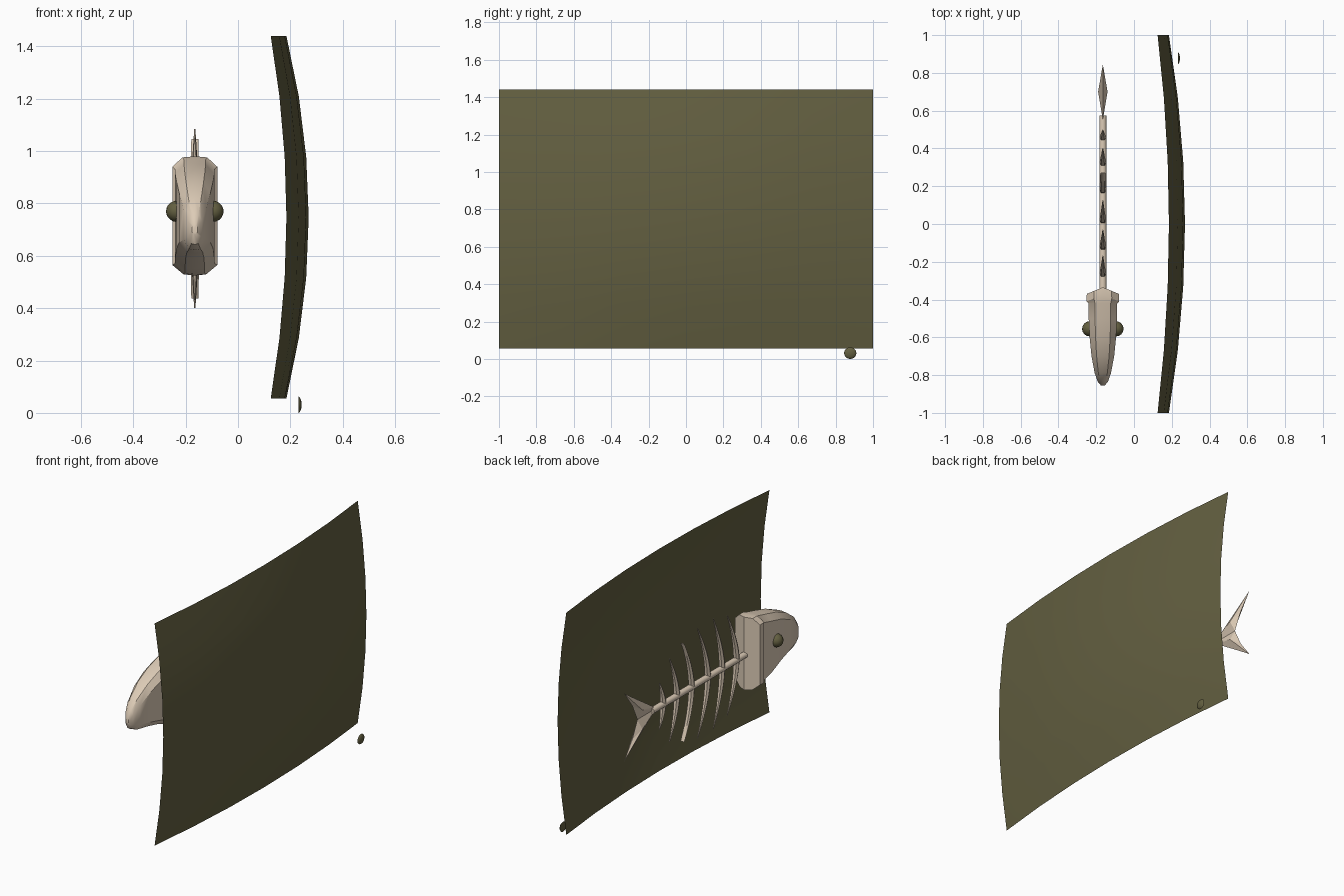
import bpy, bmesh, math

if "Cube" in bpy.data.objects:
    bpy.data.objects.remove(bpy.data.objects["Cube"])

CX, CZ = -0.165, 0.742   # fish centre plane and spine height


def material(name, rgb):
    m = bpy.data.materials.new(name)
    m.diffuse_color = (*rgb, 1)
    m.use_nodes = True
    m.node_tree.nodes["Principled BSDF"].inputs["Base Color"].default_value = m.diffuse_color
    return m


BONE = material("bone", (0.72, 0.60, 0.47))
OLIVE = material("olive", (0.125, 0.115, 0.052))


def finish(name, bm, mat, smooth=None, recalc=True):
    if recalc:
        bmesh.ops.recalc_face_normals(bm, faces=bm.faces)
    me = bpy.data.meshes.new(name)
    bm.to_mesh(me)
    bm.free()
    me.materials.append(mat)
    ob = bpy.data.objects.new(name, me)
    bpy.context.collection.objects.link(ob)
    if smooth:
        bpy.ops.object.select_all(action='DESELECT')
        ob.select_set(True)
        bpy.context.view_layer.objects.active = ob
        bpy.ops.object.shade_smooth_by_angle(angle=math.radians(smooth))
    return ob


def loft(bm, rings, caps=True):
    rows = [[bm.verts.new(p) for p in r] for r in rings]
    n = len(rows[0])
    for a, b in zip(rows, rows[1:]):
        for i in range(n):
            j = (i + 1) % n
            bm.faces.new((a[i], a[j], b[j], b[i]))
    if caps:
        bm.faces.new(rows[0])
        bm.faces.new(rows[-1])
    return rows


# curved panel, bowed both ways
bm = bmesh.new()
N = 6
grid = []
for i in range(N + 1):
    row = []
    for j in range(N + 1):
        u, v = 2 * i / N - 1, 2 * j / N - 1
        a, b = 1 - u * u, 1 - v * v
        x = 0.125 + 0.06 * a + 0.06 * b + 0.025 * a * b
        row.append(bm.verts.new((x, u, 0.7475 + 0.6925 * v)))
    grid.append(row)
for i in range(N):
    for j in range(N):
        bm.faces.new((grid[i][j], grid[i + 1][j], grid[i + 1][j + 1], grid[i][j + 1]))
finish("curved_panel", bm, OLIVE, 40, recalc=False)

# small dome button
bm = bmesh.new()
rings = []
for x, f in ((0.232, 1), (0.236, 0.9), (0.240, 0.65), (0.243, 0.25)):
    rings.append([(x, 0.878 + 0.033 * f * math.cos(k * math.tau / 16),
                   0.031 + 0.031 * f * math.sin(k * math.tau / 16)) for k in range(16)])
loft(bm, rings)
finish("dome_button", bm, OLIVE, 40)

# spine
bm = bmesh.new()
loft(bm, [[(CX + 0.02 * math.cos(k * math.tau / 8 + 0.39), y,
            CZ + 0.02 * math.sin(k * math.tau / 8 + 0.39)) for k in range(8)]
          for y in (-0.36, 0.575)])
finish("spine", bm, BONE, 60)

# ribs: (base y, tip y, length, tip taper)
RIBS = ((-0.262, -0.17, 0.31, 0.12), (-0.12, -0.033, 0.342, 0.12),
        (0.02, 0.123, 0.342, 0.12), (0.18, 0.27, 0.305, 0.7),
        (0.325, 0.398, 0.258, 0.15), (0.46, 0.497, 0.145, 0.15))
for n, (y0, y1, length, tip) in enumerate(RIBS, 1):
    bm = bmesh.new()
    for side in (1, -1):
        rings = []
        for s in range(7):
            t = s / 6
            fx = 1 - (1 - tip) * t ** 1.4
            fy = 1 - 0.8 * t ** 1.4
            y = y0 + (y1 - y0) * t ** 1.7
            rings.append([(CX + 0.019 * fx * math.cos(k * math.tau / 6),
                           y + 0.02 * fy * math.sin(k * math.tau / 6),
                           CZ + side * length * t) for k in range(6)])
        loft(bm, rings)
    finish(f"rib_{n}", bm, BONE, 35)

# forked tail: two bulged lobes
LOBE = ((0.55, 0), (0.55, 0.016), (0.70, 0.115), (0.845, 0.212),
        (0.765, 0.105), (0.715, 0))
bm = bmesh.new()
for side in (1, -1):
    rim = [bm.verts.new((CX, y, CZ + side * z)) for y, z in LOBE]
    for sx in (1, -1):
        peak = bm.verts.new((CX + sx * 0.025, 0.70, CZ + side * 0.06))
        for i in range(len(rim)):
            if i == 5:
                continue
            bm.faces.new((rim[i], rim[i + 1], peak))
        # bridge between the lobes
        bm.faces.new((rim[5], rim[0], peak))
finish("tail", bm, BONE)

# skull: sections of (y, bottom, top, half width) from back to snout
SKULL = ((-0.335, 0.525, 0.98, 0.085), (-0.375, 0.525, 0.98, 0.086),
         (-0.42, 0.53, 0.972, 0.076), (-0.50, 0.55, 0.952, 0.075),
         (-0.60, 0.588, 0.925, 0.07), (-0.70, 0.61, 0.882, 0.06),
         (-0.79, 0.622, 0.82, 0.043), (-0.835, 0.643, 0.765, 0.027),
         (-0.855, 0.68, 0.72, 0.01))
rings = []
for n, (y, zb, zt, w) in enumerate(SKULL):
    c = min(0.04, (zt - zb) * 0.25)
    fold = 0.035 if n < 2 else 0.0
    half = [(0, zt), (0.55, zt - 0.004), (1, zt - c), (1, zb + c), (0.5, zb + 0.004), (0, zb)]
    loop = half + [(-f, z) for f, z in half[-2:0:-1]]
    rings.append([(CX + f * w, y - fold * abs(f), z) for f, z in loop])
bm = bmesh.new()
rows = loft(bm, rings, caps=False)
bm.faces.new(rows[-1])
back = rows[0]
bm.faces.new(back[0:6])                 # folded rear face, two halves
bm.faces.new(back[5:10] + back[0:1])
finish("skull", bm, BONE, 30)

# eyes
for name, s in (("eye_left", -1), ("eye_right", 1)):
    bm = bmesh.new()
    bmesh.ops.create_uvsphere(bm, u_segments=16, v_segments=10, radius=0.04)
    bmesh.ops.translate(bm, verts=bm.verts, vec=(CX + s * 0.07, -0.555, 0.77))
    finish(name, bm, OLIVE, 40)
